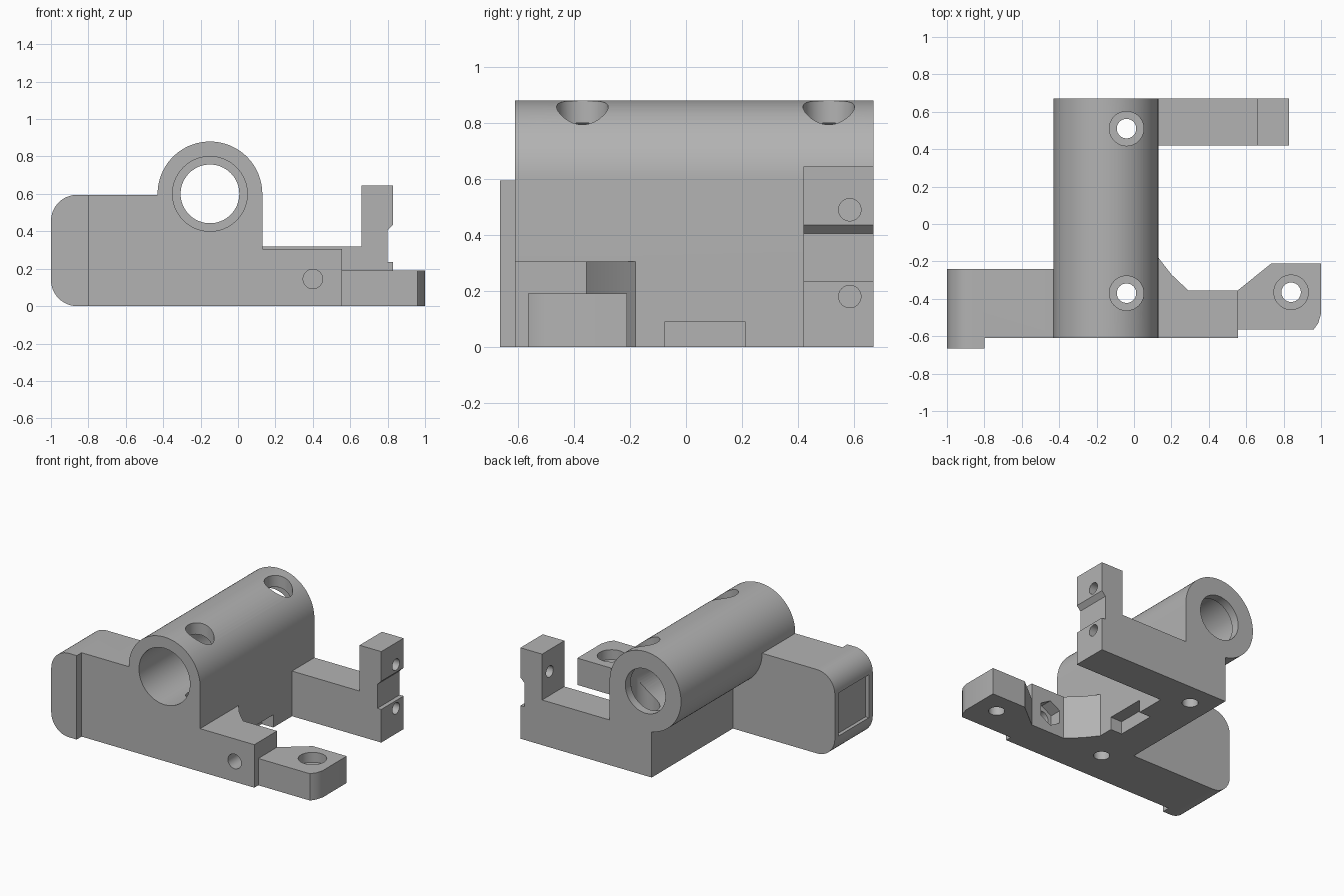
import bpy
import bmesh
from math import sin, cos, pi, radians, acos

cube = bpy.data.objects.get("Cube")
if cube:
    bpy.data.objects.remove(cube, do_unlink=True)

grey = bpy.data.materials.new("plain_grey")
grey.use_nodes = True
grey.diffuse_color = (0.45, 0.45, 0.45, 1)
grey.node_tree.nodes["Principled BSDF"].inputs["Base Color"].default_value = (0.45, 0.45, 0.45, 1)


def arc(cx, cy, r, start, end, n=12):
    """Points along an arc, angles in radians."""
    return [(cx + r * cos(start + (end - start) * i / n),
             cy + r * sin(start + (end - start) * i / n)) for i in range(n + 1)]


def circle(cx, cy, r, n=48):
    return arc(cx, cy, r, 0, 2 * pi, n)[:-1]


def prism(name, profile, axis, lo, hi):
    """Extrude a 2D outline along an axis: x uses (y, z), y uses (x, z), z uses (x, y)."""
    place = {"x": lambda u, v, w: (w, u, v),
             "y": lambda u, v, w: (u, w, v),
             "z": lambda u, v, w: (u, v, w)}[axis]
    bm = bmesh.new()
    ends = [[bm.verts.new(place(u, v, w)) for u, v in profile] for w in (lo, hi)]
    for ring in ends:
        bm.faces.new(ring)
    for i in range(len(profile)):
        j = (i + 1) % len(profile)
        bm.faces.new((ends[0][i], ends[0][j], ends[1][j], ends[1][i]))
    bmesh.ops.recalc_face_normals(bm, faces=bm.faces)
    mesh = bpy.data.meshes.new(name)
    bm.to_mesh(mesh)
    bm.free()
    mesh.materials.append(grey)
    obj = bpy.data.objects.new(name, mesh)
    bpy.context.collection.objects.link(obj)
    return obj


def rect(u0, u1, v0, v1):
    return [(u0, v0), (u1, v0), (u1, v1), (u0, v1)]


def combine(body, tool, operation):
    """Apply a boolean and discard the tool."""
    mod = body.modifiers.new("boolean", "BOOLEAN")
    mod.operation = operation
    mod.solver = "EXACT"
    mod.object = tool
    tool.hide_render = True
    bpy.context.view_layer.objects.active = body
    bpy.ops.object.modifier_apply(modifier=mod.name)
    bpy.data.objects.remove(tool, do_unlink=True)


FRONT, BACK = -0.61, 0.67
TUBE_X, TUBE_Z, TUBE_R = -0.15, 0.6, 0.28
WALL = -0.2

# Tube housing standing on a narrow web
web_angle = 2 * pi - acos((WALL - TUBE_X) / TUBE_R)
body = prism("bearing_bracket",
             [(WALL, 0), (0.13, 0)] + arc(TUBE_X, TUBE_Z, TUBE_R, 0, web_angle, 64),
             "y", FRONT, BACK)


# Side ear with rounded outer corners, and its front flange
def ear_profile(inner):
    r = 0.14
    return ([(inner, 0), (inner, 0.595)]
            + arc(-1 + r, 0.595 - r, r, pi / 2, pi)
            + arc(-1 + r, r, r, pi, 1.5 * pi))


added = [
    prism("side_ear", ear_profile(-0.1), "y", FRONT, -0.24),
    prism("ear_flange", ear_profile(-0.8), "y", -0.665, -0.5),
    # Front arm with a faceted gusset
    prism("front_arm", [(0, FRONT), (0.555, FRONT), (0.555, -0.355), (0.29, -0.355),
                        (0.2, -0.27), (0.13, -0.18), (0, -0.18)], "z", 0, 0.305),
    # Low mounting tab at the end of the front arm
    prism("mounting_tab", [(0.5, -0.565), (0.96, -0.565), (0.985, -0.53), (1, -0.48),
                           (1, -0.21), (0.735, -0.21), (0.555, -0.355), (0.5, -0.355)],
          "z", 0, 0.19),
    # Rear arm with an upright post, relieved on its outer face
    prism("rear_arm", [(0, 0), (0.83, 0), (0.83, 0.235), (0.8, 0.235), (0.8, 0.405),
                       (0.83, 0.435), (0.83, 0.645), (0.66, 0.645), (0.66, 0.32),
                       (0, 0.32)], "y", 0.42, BACK),
]
for part in added:
    combine(body, part, "UNION")

# Main bore, stopped by a smaller lip at the back
cuts = [
    prism("main_bore", circle(TUBE_X, TUBE_Z, 0.2, 64), "y", -0.8, 0.61),
    prism("lip_bore", circle(TUBE_X, TUBE_Z, 0.157, 64), "y", 0.5, 0.8),
]
# Vertical counterbored screw holes: x, y, floor height
for x, y, floor in ((-0.04, 0.51, 0.3), (-0.04, -0.37, 0.3), (0.84, -0.365, 0.12)):
    cuts.append(prism("screw_hole", circle(x, y, 0.052), "z", -0.1, 1))
    cuts.append(prism("screw_head", circle(x, y, 0.092), "z", floor, 1))
# Post holes, the upper one passing through
for z, depth in ((0.49, 0.6), (0.18, 0.35)):
    cuts.append(prism("post_hole", circle(0.585, z, 0.04), "x", depth, 0.9))
# Cross hole through the front arm with a hexagonal nut pocket
cuts.append(prism("cross_hole", circle(0.4, 0.145, 0.052), "y", -0.7, -0.3))
cuts.append(prism("nut_pocket", arc(0.4, 0.145, 0.09, radians(30), radians(330), 5),
                  "y", -0.44, -0.3))
# Notch under the web and shallow window in the ear's end
cuts.append(prism("web_notch", rect(-0.075, 0.21, -0.1, 0.09), "x", 0.04, 0.2))
cuts.append(prism("ear_window", rect(-0.62, -0.28, 0.145, 0.45), "x", -1.1, -0.975))
for tool in cuts:
    combine(body, tool, "DIFFERENCE")

bpy.ops.object.select_all(action="DESELECT")
body.select_set(True)
bpy.context.view_layer.objects.active = body
bpy.ops.object.shade_smooth_by_angle(angle=radians(25))
